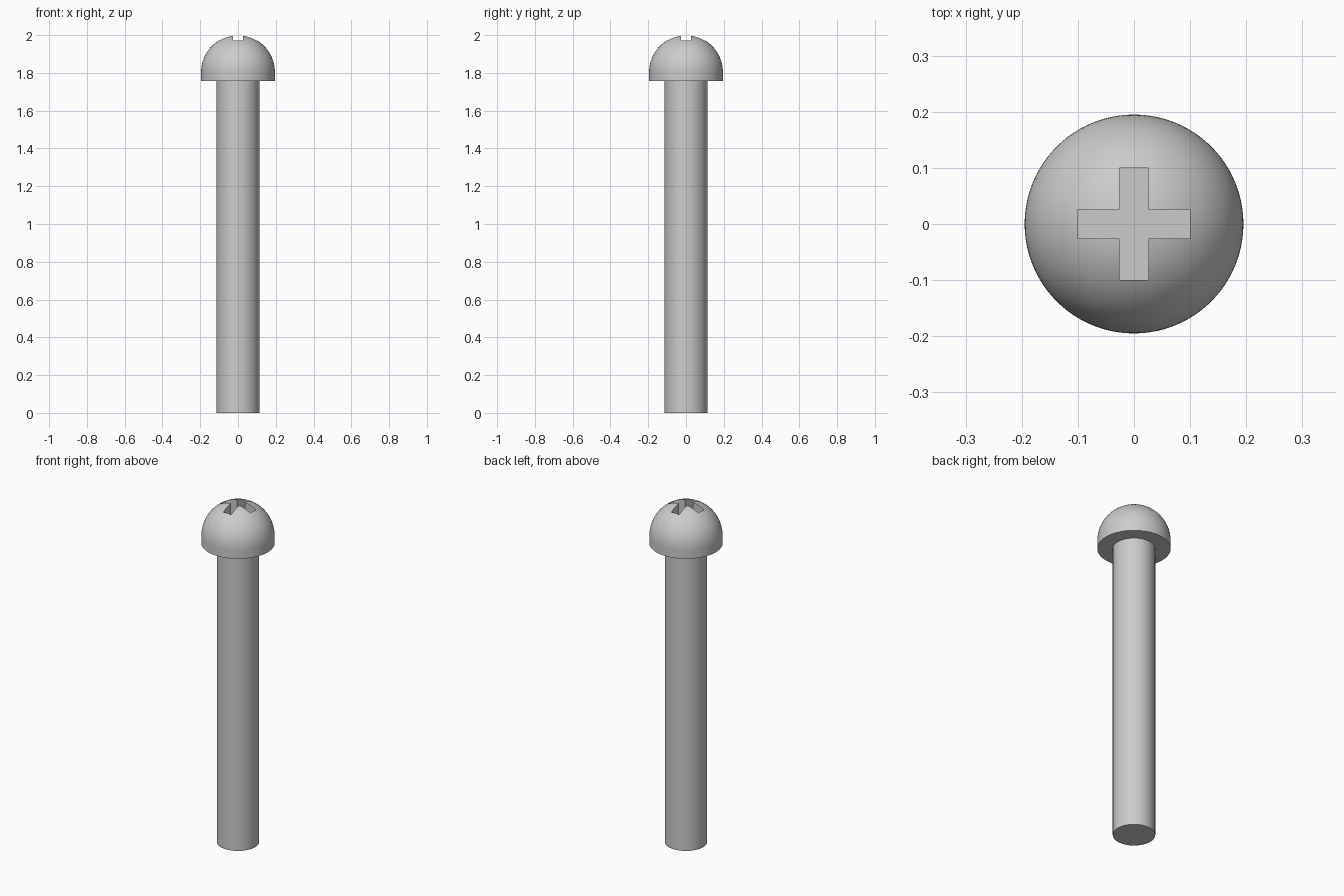
import bpy, bmesh, math
from mathutils import Matrix

cube = bpy.data.objects.get("Cube")
if cube:
    bpy.data.objects.remove(cube)

SEGMENTS = 96
SHAFT_R, HEAD_R = 0.113, 0.195
HEAD_BASE, DOME_BASE, TOP = 1.757, 1.805, 2.0
SLOT_HALF, SLOT_REACH, SLOT_FLOOR = 0.026, 0.1, 1.9

steel = bpy.data.materials.new("steel_grey")
steel.use_nodes = True
colour = (0.6, 0.6, 0.6, 1)
steel.diffuse_color = colour
steel.node_tree.nodes["Principled BSDF"].inputs["Base Color"].default_value = colour


def make_object(name, bm):
    bmesh.ops.recalc_face_normals(bm, faces=bm.faces)
    mesh = bpy.data.meshes.new(name)
    bm.to_mesh(mesh)
    bm.free()
    mesh.materials.append(steel)
    obj = bpy.data.objects.new(name, mesh)
    bpy.context.collection.objects.link(obj)
    return obj


def lathe(name, profile):
    """Revolve a radius/height profile around z."""
    bm = bmesh.new()
    verts = [bm.verts.new((r, 0, z)) for r, z in profile]
    edges = [bm.edges.new(pair) for pair in zip(verts, verts[1:])]
    bmesh.ops.spin(bm, geom=verts + edges, cent=(0, 0, 0), axis=(0, 0, 1),
                   angle=math.tau, steps=SEGMENTS, use_duplicate=False)
    bmesh.ops.remove_doubles(bm, verts=bm.verts, dist=1e-5)
    return make_object(name, bm)


# Plain round shaft
shaft = lathe("shaft", [(0, 0), (SHAFT_R, 0), (SHAFT_R, HEAD_BASE), (0, HEAD_BASE)])

# Domed head with a short straight rim
steps = 24
dome = [(HEAD_R * math.cos(a), DOME_BASE + (TOP - DOME_BASE) * math.sin(a))
        for a in (math.pi / 2 * i / steps for i in range(steps))]
head = lathe("head", [(0, HEAD_BASE), (HEAD_R, HEAD_BASE)] + dome + [(0, TOP)])

# Cross-shaped cutter, extruded from a twelve-sided outline
bm = bmesh.new()
arm = [(SLOT_HALF, SLOT_HALF), (SLOT_REACH, SLOT_HALF), (SLOT_REACH, -SLOT_HALF)]
outline = []
for quarter in range(4):
    turn = Matrix.Rotation(-quarter * math.pi / 2, 4, 'Z')
    for x, y in arm:
        vert = bm.verts.new((x, y, SLOT_FLOOR))
        vert.co = turn @ vert.co
        outline.append(vert)
floor = bm.faces.new(outline)
walls = bmesh.ops.extrude_face_region(bm, geom=[floor], use_keep_orig=True)
for item in walls["geom"]:
    if isinstance(item, bmesh.types.BMVert):
        item.co.z = TOP + 0.1
cutter = make_object("cross_slot_cutter", bm)
cutter.hide_render = True

# Cut the drive slot, then bake the result and discard the cutter
cut = head.modifiers.new("cross_slot", 'BOOLEAN')
cut.operation = 'DIFFERENCE'
cut.solver = 'EXACT'
cut.object = cutter
bpy.ops.object.select_all(action='DESELECT')
bpy.context.view_layer.objects.active = head
head.select_set(True)
bpy.ops.object.modifier_apply(modifier=cut.name)
bpy.data.objects.remove(cutter)

# Smooth round surfaces, crisp rims
shaft.select_set(True)
bpy.ops.object.shade_smooth_by_angle(angle=math.radians(30))
